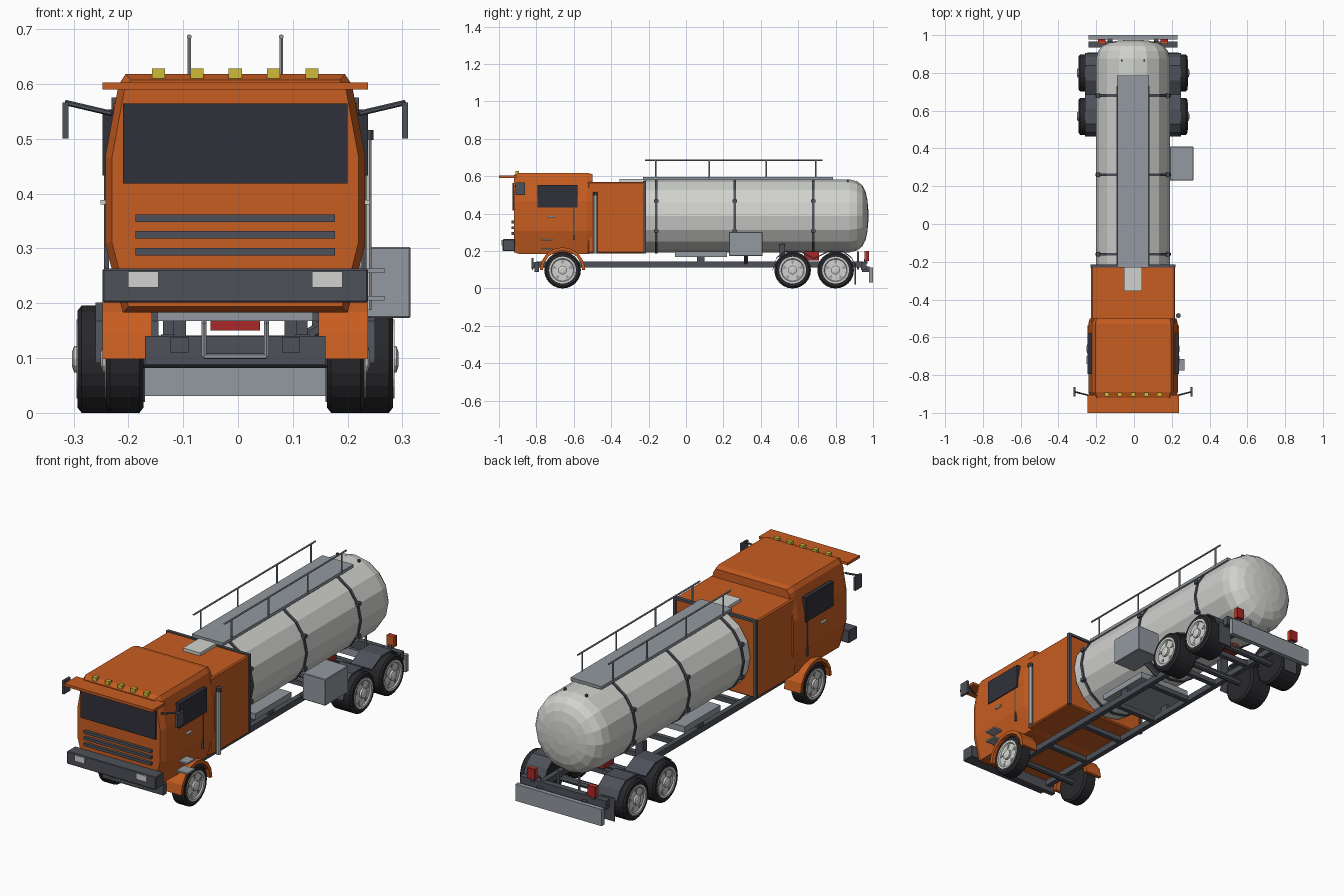
import bpy, bmesh, math
from mathutils import Vector, Matrix

if "Cube" in bpy.data.objects:
    bpy.data.objects.remove(bpy.data.objects["Cube"], do_unlink=True)


def material(name, r, g, b):
    m = bpy.data.materials.new(name)
    m.use_nodes = True
    m.diffuse_color = (r, g, b, 1)
    m.node_tree.nodes["Principled BSDF"].inputs["Base Color"].default_value = (r, g, b, 1)
    return m


ORANGE = material("orange paint", 0.58, 0.11, 0.015)
SILVER = material("pale silver", 0.64, 0.65, 0.62)
STEEL = material("blue grey steel", 0.29, 0.32, 0.35)
DARK = material("dark grey metal", 0.075, 0.082, 0.1)
GLASS = material("dark glass", 0.03, 0.03, 0.042)
RUBBER = material("black rubber", 0.022, 0.022, 0.026)
RED = material("red", 0.4, 0.02, 0.02)
YELLOW = material("yellow lamp", 0.62, 0.5, 0.04)
parts = []


def finish(name, bm, mat):
    bmesh.ops.recalc_face_normals(bm, faces=bm.faces)
    me = bpy.data.meshes.new(name)
    bm.to_mesh(me)
    bm.free()
    me.materials.append(mat)
    ob = bpy.data.objects.new(name, me)
    bpy.context.scene.collection.objects.link(ob)
    parts.append(ob)
    return ob


def box(name, mat, xs, ys, zs, bevel=0):
    bm = bmesh.new()
    bmesh.ops.create_cube(bm, size=1)
    for v in bm.verts:
        v.co = [(a + b) / 2 + c * (b - a) for c, (a, b) in zip(v.co, (xs, ys, zs))]
    if bevel:
        bmesh.ops.bevel(bm, geom=bm.edges[:], offset=bevel, segments=1, affect='EDGES')
    return finish(name, bm, mat)


def pair(name, mat, xs, ys, zs, bevel=0):
    """Same box on both sides."""
    for side, s in (("left", 1), ("right", -1)):
        box(f"{side}_{name}", mat, sorted((s * xs[0], s * xs[1])), ys, zs, bevel)


def loft(name, mat, rings):
    """Skin a list of equal closed rings and cap both ends."""
    bm = bmesh.new()
    rows = [[bm.verts.new(p) for p in ring] for ring in rings]
    n = len(rows[0])
    for a, b in zip(rows, rows[1:]):
        for i in range(n):
            bm.faces.new((a[i], a[(i + 1) % n], b[(i + 1) % n], b[i]))
    bm.faces.new(rows[0])
    bm.faces.new(rows[-1])
    return finish(name, bm, mat)


def sheet(name, mat, path, thick, x0, x1):
    """Bent plate: a path in y and z, thickened downward, spanning x0 to x1."""
    outline = path + [(y, z - thick) for y, z in reversed(path)]
    return loft(name, mat, [[(x, y, z) for y, z in outline] for x in (x0, x1)])


def lathe(name, mat, profile, segs, axis, centre):
    """Revolve (position, radius) pairs around the x or y axis."""
    rings = []
    for t, r in profile:
        ring = []
        for i in range(segs):
            a = math.tau * i / segs
            u, w = r * math.cos(a), r * math.sin(a)
            ring.append(Vector((t, u, w) if axis == "x" else (u, t, w)) + Vector(centre))
        rings.append(ring)
    return loft(name, mat, rings)


def tube(name, mat, points, radius, segs=6):
    bm = bmesh.new()
    for a, b in zip(points, points[1:]):
        a, b = Vector(a), Vector(b)
        turn = (b - a).to_track_quat('Z', 'Y').to_matrix().to_4x4()
        bmesh.ops.create_cone(bm, cap_ends=True, segments=segs, radius1=radius, radius2=radius,
                              depth=(b - a).length, matrix=Matrix.Translation((a + b) / 2) @ turn)
    return finish(name, bm, mat)


# Cab shell: faceted cross-section, drawn in at the front and back
half = [(0.2, 0.62), (0.213, 0.6), (0.237, 0.47), (0.237, 0.31), (0.205, 0.185)]
section = half + [(-x, z) for x, z in reversed(half)]


def cab_ring(y, k):
    return [(x * k, y, 0.4 + (z - 0.4) * k) for x, z in section]


loft("cab", ORANGE, [cab_ring(-0.92, 0.95), cab_ring(-0.89, 1), cab_ring(-0.53, 1), cab_ring(-0.5, 0.97)])
box("sun_visor", ORANGE, (-0.242, 0.242), (-1, -0.905), (0.592, 0.605))
box("windscreen", GLASS, (-0.205, 0.205), (-0.927, -0.918), (0.42, 0.566))
for z in (0.296, 0.327, 0.357):
    box("grille_slat", DARK, (-0.182, 0.182), (-0.934, -0.915), (z - 0.007, z + 0.007))
box("front_bumper", DARK, (-0.242, 0.242), (-0.98, -0.915), (0.203, 0.265), 0.003)
pair("headlight", SILVER, (0.14, 0.196), (-0.986, -0.975), (0.231, 0.26))
for i in range(-2, 3):
    box("roof_lamp", YELLOW, (i * 0.07 - 0.012, i * 0.07 + 0.012), (-0.912, -0.892), (0.612, 0.63))

# Doors, mirrors and steps
pair("door_window", GLASS, (0.2, 0.242), (-0.795, -0.58), (0.435, 0.555))
pair("door_seam", DARK, (0.23, 0.239), (-0.604, -0.597), (0.26, 0.435))
pair("door_handle", SILVER, (0.235, 0.246), (-0.74, -0.7), (0.382, 0.39))
for side, s in (("left", 1), ("right", -1)):
    tube(side + "_mirror_arm", DARK, [(s * 0.225, -0.91, 0.548), (s * 0.31, -0.888, 0.568)], 0.005)
pair("mirror", DARK, (0.304, 0.315), (-0.912, -0.862), (0.502, 0.568))
for z in (0.212, 0.262):
    box("cab_step", STEEL, (0.19, 0.272), (-0.775, -0.715), (z - 0.005, z + 0.003))

# Equipment compartment behind the cab, with dark trim on its rear edges
box("rear_compartment", ORANGE, (-0.222, 0.222), (-0.525, -0.222), (0.19, 0.572), 0.006)
pair("compartment_trim", DARK, (0.212, 0.226), (-0.23, -0.214), (0.19, 0.576))
box("compartment_top_trim", DARK, (-0.226, 0.226), (-0.23, -0.214), (0.565, 0.577))
box("roof_hatch", SILVER, (-0.047, 0.047), (-0.355, -0.22), (0.57, 0.587))
tube("exhaust_stack", SILVER, [(0.238, -0.485, 0.19), (0.238, -0.485, 0.505)], 0.011, 10)
tube("exhaust_tip", DARK, [(0.24, -0.485, 0.5), (0.24, -0.485, 0.518)], 0.013, 10)

# Tank with rounded back end and strap bands
tank_profile = [(-0.22, 0.19), (-0.215, 0.195), (0.875, 0.195), (0.915, 0.185), (0.943, 0.163),
                (0.96, 0.13), (0.97, 0.085), (0.975, 0.03)]
lathe("tank", SILVER, tank_profile, 16, "y", (0, 0, 0.39))
for y in (-0.16, 0.26, 0.68):
    lathe("tank_band", DARK, [(y - 0.007, 0.19), (y - 0.007, 0.2), (y + 0.007, 0.2), (y + 0.007, 0.19)],
          16, "y", (0, 0, 0.39))
    for z in (0.31, 0.47):
        pair("band_lug", DARK, (0.175, 0.193), (y - 0.012, y + 0.012), (z - 0.008, z + 0.008))
pair("tank_vent", DARK, (0.055, 0.064), (0.86, 0.87), (0.56, 0.585))

# Walkway and hand rails
box("walkway", STEEL, (-0.085, 0.085), (-0.23, 0.785), (0.583, 0.598))
for side, s in (("left", 1), ("right", -1)):
    x = s * 0.084
    tube(side + "_hand_rail", STEEL, [(x, -0.22, 0.688), (x, 0.73, 0.688)], 0.0045)
    for y in (-0.163, 0.125, 0.43, 0.695):
        tube(side + "_rail_post", STEEL, [(x, y, 0.59), (x, y, 0.688)], 0.004)

# Chassis
pair("chassis_rail", DARK, (0.11, 0.135), (-0.8, 0.95), (0.115, 0.145))
for y in (-0.5, -0.25, 0.0, 0.25, 0.45, 0.685):
    box("cross_member", DARK, (-0.115, 0.115), (y - 0.012, y + 0.012), (0.118, 0.142))
box("front_cross_member", DARK, (-0.165, 0.165), (-0.81, -0.785), (0.09, 0.142))
pair("tow_mount", DARK, (0.085, 0.118), (-0.825, -0.805), (0.112, 0.14))
tube("tow_bar", STEEL, [(-0.057, -0.82, 0.165), (-0.057, -0.82, 0.105),
                        (0.057, -0.82, 0.105), (0.057, -0.82, 0.165)], 0.005)
box("tank_cradle", STEEL, (-0.142, 0.142), (-0.06, 0.22), (0.17, 0.2))
pair("cradle_leg", DARK, (0.112, 0.132), (0.06, 0.1), (0.14, 0.172))
pair("rear_tank_support", DARK, (0.09, 0.132), (0.5, 0.53), (0.14, 0.24))
box("valve_box", RED, (-0.045, 0.045), (0.63, 0.71), (0.152, 0.2))
box("side_locker", STEEL, (0.195, 0.32), (0.23, 0.41), (0.175, 0.305), 0.003)
tube("locker_bracket", DARK, [(0.12, 0.32, 0.135), (0.21, 0.32, 0.19)], 0.012)

# Wheels: tyre, rim, hub and spoke openings
HUB_Z = 0.1


def wheel(label, s, y, inner, outer):
    c = (0, y, HUB_Z)
    lathe(label + "_tyre", RUBBER, [(s * inner, 0.07), (s * inner, 0.088), (s * (inner + 0.008), 0.098),
                                    (s * (outer - 0.008), 0.098), (s * outer, 0.088), (s * outer, 0.072),
                                    (s * (outer - 0.01), 0.068)], 24, "x", c)
    lathe(label + "_rim", SILVER, [(s * (outer - 0.02), 0.072), (s * (outer + 0.002), 0.072),
                                   (s * (outer + 0.002), 0.062), (s * (outer - 0.004), 0.058)], 24, "x", c)
    lathe(label + "_hub", SILVER, [(s * (outer - 0.01), 0.024), (s * (outer + 0.006), 0.024),
                                   (s * (outer + 0.01), 0.012)], 12, "x", c)
    for i in range(5):
        a = math.tau * (i + 0.25) / 5
        spot = [(0.032, 0), (0.053, -0.2), (0.053, 0.2)]
        loft(label + "_rim_opening", STEEL,
             [[(s * (outer + d), y + r * math.cos(a + t), HUB_Z + r * math.sin(a + t)) for r, t in spot]
              for d in (-0.006, -0.002)])


for side, s in (("left", 1), ("right", -1)):
    wheel(side + "_front", s, -0.66, 0.167, 0.236)
    wheel(side + "_middle", s, 0.57, 0.167, 0.288)
    wheel(side + "_rear", s, 0.8, 0.167, 0.288)
    # Front arch
    arc = [(math.cos(math.pi * i / 8), math.sin(math.pi * i / 8)) for i in range(9)]
    arch = [(r * c - 0.66, r * h + HUB_Z) for r, run in ((0.122, arc), (0.105, arc[::-1])) for c, h in run]
    loft(side + "_front_arch", ORANGE, [[(s * x, y, z) for y, z in arch] for x in (0.152, 0.242)])
    # Tandem mudguard
    guard = [(0.462, 0.1), (0.485, 0.17), (0.53, 0.203), (0.61, 0.203), (0.685, 0.165),
             (0.76, 0.203), (0.84, 0.203), (0.885, 0.17), (0.905, 0.13)]
    sheet(side + "_rear_mudguard", DARK, guard, 0.007, s * 0.14, s * 0.255)
for y in (-0.66, 0.57, 0.8):
    tube("axle", DARK, [(-0.2, y, HUB_Z), (0.2, y, HUB_Z)], 0.016, 8)

# Rear end: beam, mud flaps, guard plate and lamps
box("rear_beam", DARK, (-0.235, 0.235), (0.935, 0.965), (0.1, 0.143))
pair("mud_flap", DARK, (0.165, 0.24), (0.902, 0.908), (0.022, 0.135))
box("rear_guard_plate", STEEL, (-0.235, 0.235), (0.978, 1), (0.033, 0.115))
pair("guard_bracket", DARK, (0.11, 0.135), (0.94, 0.982), (0.09, 0.12))
pair("lamp_post", DARK, (0.155, 0.175), (0.953, 0.97), (0.135, 0.16))
pair("side_marker", ORANGE, (0.145, 0.185), (0.954, 0.963), (0.15, 0.202))
pair("tail_lamp", RED, (0.145, 0.185), (0.963, 0.979), (0.15, 0.202))
tube("rear_tow_bar", STEEL, [(-0.057, 0.92, 0.2), (-0.057, 0.92, 0.105),
                             (0.057, 0.92, 0.105), (0.057, 0.92, 0.2)], 0.005)

# Centre the whole model, locker and mirrors included
for ob in parts:
    ob.location.x = -0.005
    ob.location.z = -0.002
